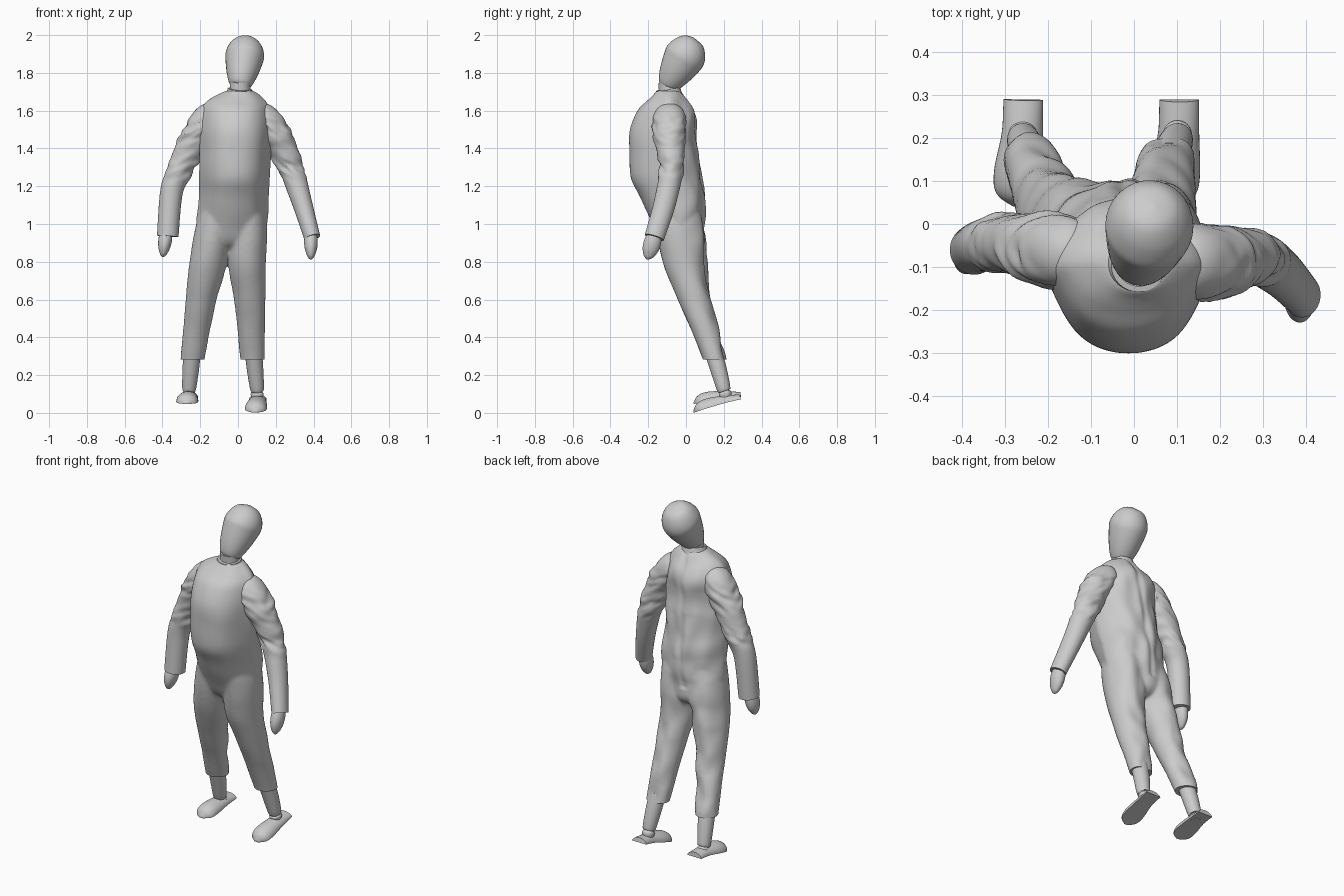
import bpy, bmesh, math
from mathutils import Vector, noise

if "Cube" in bpy.data.objects:
    bpy.data.objects.remove(bpy.data.objects["Cube"])


def catmull(a, b, c, d, t):
    return [0.5 * (2 * q + (r - p) * t + (2 * p - 5 * q + 4 * r - s) * t * t
                   + (3 * q - p - 3 * r + s) * t ** 3) for p, q, r, s in zip(a, b, c, d)]


def add_loft(bm, secs, n=32, steps=6, flat=False, sole=False, folds=None, keel=0):
    """Skin elliptical sections (x, y, z, rx, ry) along a smooth path."""
    pts = []
    for i in range(len(secs) - 1):
        a, d = secs[max(i - 1, 0)], secs[min(i + 2, len(secs) - 1)]
        pts += [catmull(a, secs[i], secs[i + 1], d, k / steps) for k in range(steps)]
    pts.append(secs[-1])
    rings = []
    for i, s in enumerate(pts):
        p = Vector(s[:3])
        t = Vector(pts[min(i + 1, len(pts) - 1)][:3]) - Vector(pts[max(i - 1, 0)][:3])
        t = Vector((0, 0, 1)) if flat else t.normalized()
        u = (Vector((1, 0, 0)) - t * t.x).normalized()
        v = t.cross(u)
        ring = []
        for k in range(n):
            a = 2 * math.pi * k / n
            side, across = math.sin(a), math.cos(a)
            if sole:
                side = max(side, 0)
            if side < 0:
                across *= 1 + keel * side * (1 + side) * 4
            o = u * across * max(s[3], .002) + v * side * max(s[4], .002)
            if folds and o.length > 0:
                o += o.normalized() * folds(p + o)
            ring.append(bm.verts.new(p + o))
        rings.append(ring)
    for r0, r1 in zip(rings, rings[1:]):
        for k in range(n):
            j = (k + 1) % n
            bm.faces.new((r0[k], r0[j], r1[j], r1[k]))
    bm.faces.new(rings[0][::-1])
    bm.faces.new(rings[-1])


def finish(name, bm):
    bmesh.ops.remove_doubles(bm, verts=bm.verts, dist=1e-5)
    bmesh.ops.recalc_face_normals(bm, faces=bm.faces)
    me = bpy.data.meshes.new(name)
    bm.to_mesh(me)
    bm.free()
    ob = bpy.data.objects.new(name, me)
    bpy.context.collection.objects.link(ob)
    return ob


def smooth(ob, angle=42):
    bpy.ops.object.select_all(action='DESELECT')
    ob.select_set(True)
    bpy.context.view_layer.objects.active = ob
    bpy.ops.object.shade_smooth_by_angle(angle=math.radians(angle))


def part(name, secs, **kw):
    bm = bmesh.new()
    add_loft(bm, secs, **kw)
    ob = finish(name, bm)
    smooth(ob)
    return ob


# head, neck and collar
part("head", [(.010, -.100, 1.727, .030, .030), (.012, -.095, 1.737, .056, .056),
              (.020, -.064, 1.790, .080, .083), (.031, -.022, 1.860, .098, .105),
              (.037, .000, 1.900, .102, .108), (.042, .020, 1.943, .086, .088),
              (.046, .034, 1.974, .054, .054), (.047, .041, 1.987, .003, .003)])
part("neck", [(.008, -.085, 1.64, .056, .056), (.012, -.092, 1.75, .054, .054)])
part("collar", [(.008, -.092, 1.665, .085, .078), (.010, -.093, 1.70, .070, .068),
                (.011, -.095, 1.715, .064, .064)])

# suit body: torso and legs fused into one cloth shell
bm = bmesh.new()
torso = [(.85, -.10, .02, -.04, .06), (.90, -.19, .11, -.12, .090),
         (1.00, -.218, .153, -.172, .10), (1.15, -.206, .162, -.245, .10),
         (1.25, -.205, .168, -.29, .082), (1.38, -.203, .175, -.298, .062),
         (1.50, -.202, .176, -.294, .052), (1.60, -.190, .168, -.255, .036),
         (1.65, -.165, .148, -.205, .010), (1.685, -.105, .112, -.170, -.014),
         (1.705, -.06, .078, -.158, -.030)]
add_loft(bm, [((x0 + x1) / 2, (y0 + y1) / 2, z, abs(x1 - x0) / 2, abs(y1 - y0) / 2)
              for z, x0, x1, y0, y1 in torso], n=48, flat=True, keel=.10)
leg = [(1.22, -.080, .050, .10), (1.02, -.035, .095, .128), (.80, -.010, .098, .112),
       (.60, .045, .081, .086), (.45, .095, .071, .071), (.29, .147, .062, .058),
       (.22, .165, .060, .056)]
for xs in ((-.09, -.118, -.157, -.195, -.217, -.240, -.250),
           (.035, .055, .048, .062, .070, .075, .078)):
    add_loft(bm, [(x, y, z, rx, ry) for x, (z, y, rx, ry) in zip(xs, leg)], flat=True)
suit = finish("suit_body", bm)
mod = suit.modifiers.new("fuse", 'REMESH')
mod.mode, mod.voxel_size = 'VOXEL', .009
mod = suit.modifiers.new("relax", 'SMOOTH')
mod.factor, mod.iterations = .5, 10
bm = bmesh.new()
bm.from_object(suit, bpy.context.evaluated_depsgraph_get())
suit.modifiers.clear()

# cloth folds, centre back seam, then straight trouser hems
bm.normal_update()
moves = []
for v in bm.verts:
    p, back = v.co, max(v.normal.y, 0)
    d = .002 + .016 * noise.noise(Vector((p.x * 12, p.y * 5, p.z * 8))) * (.15 + back)
    if v.normal.y > .1 and p.z > .95:
        seam = -.055 + .075 * (p.z - .83) + .016 * noise.noise(Vector((0, 0, p.z * 8)))
        d -= .009 * math.exp(-((p.x - seam) / .018) ** 2)
    moves.append(v.normal * d)
for v, m in zip(bm.verts, moves):
    v.co += m
bmesh.ops.bisect_plane(bm, geom=bm.verts[:] + bm.edges[:] + bm.faces[:],
                       plane_co=(0, 0, .283), plane_no=(0, 0, 1), clear_inner=True)
bmesh.ops.holes_fill(bm, edges=[e for e in bm.edges if e.is_boundary], sides=0)
bm.to_mesh(suit.data)
bm.free()
smooth(suit)


# sleeves with bunched folds at the shoulder and elbow
def sleeve_folds(p):
    bunch = math.exp(-((p.z - 1.50) / .08) ** 2) + math.exp(-((p.z - 1.30) / .06) ** 2)
    return .015 * bunch * noise.noise(Vector((p.x * 14, p.y * 14, p.z * 38 + abs(p.x) * 20)))


sleeves = {
    "left": [(-.085, -.078, 1.590, .030, .040), (-.12, -.072, 1.578, .068, .072),
             (-.155, -.066, 1.555, .083, .086),
             (-.20, -.060, 1.500, .080, .085), (-.248, -.050, 1.415, .078, .074),
             (-.31, -.045, 1.280, .068, .066), (-.352, -.050, 1.17, .060, .060),
             (-.372, -.060, .935, .057, .058)],
    "right": [(.075, -.085, 1.580, .030, .040), (.105, -.088, 1.572, .064, .072),
              (.14, -.088, 1.555, .080, .088),
              (.20, -.088, 1.475, .078, .085), (.245, -.080, 1.38, .074, .072),
              (.287, -.078, 1.28, .065, .063), (.343, -.115, 1.10, .052, .058),
              (.393, -.168, .928, .043, .052)]}
for side, secs in sleeves.items():
    part(side + "_sleeve", secs, n=48, steps=12, folds=sleeve_folds)

# mitten hands
for side, a, b in (("left", (-.378, -.058, .97), (-.398, -.085, .825)),
                   ("right", (.386, -.160, .96), (.386, -.205, .812))):
    prof = [(0, .030, .036), (.35, .036, .045), (.65, .031, .042), (.9, .017, .024), (1, .003, .003)]
    part(side + "_hand", [(*Vector(a).lerp(Vector(b), t), rx, ry) for t, rx, ry in prof])

# ankles with ball joints
for side, x0, x1 in (("left", -.243, -.259), ("right", .082, .101)):
    part(side + "_ankle", [(x0, .145, .32, .046, .046), ((x0 + x1) / 2, .175, .22, .043, .043),
                           (x1, .200, .125, .036, .036), (x1, .203, .116, .026, .026),
                           (x1, .207, .102, .034, .034), (x1, .210, .075, .030, .030)])

# flat-soled feet, heel to toe
for side, xs, zs in (("left", (-.258, -.260, -.268, -.271, -.272), (.084, .076, .062, .052, .047)),
                     ("right", (.105, .104, .096, .092, .090), (.072, .053, .027, .011, .001))):
    foot = [(.290, .046, .026), (.210, .048, .040), (.120, .058, .050), (.070, .050, .040), (.042, .012, .010)]
    part(side + "_foot", [(x, y, z, rx, ry) for x, z, (y, rx, ry) in zip(xs, zs, foot)], sole=True)
